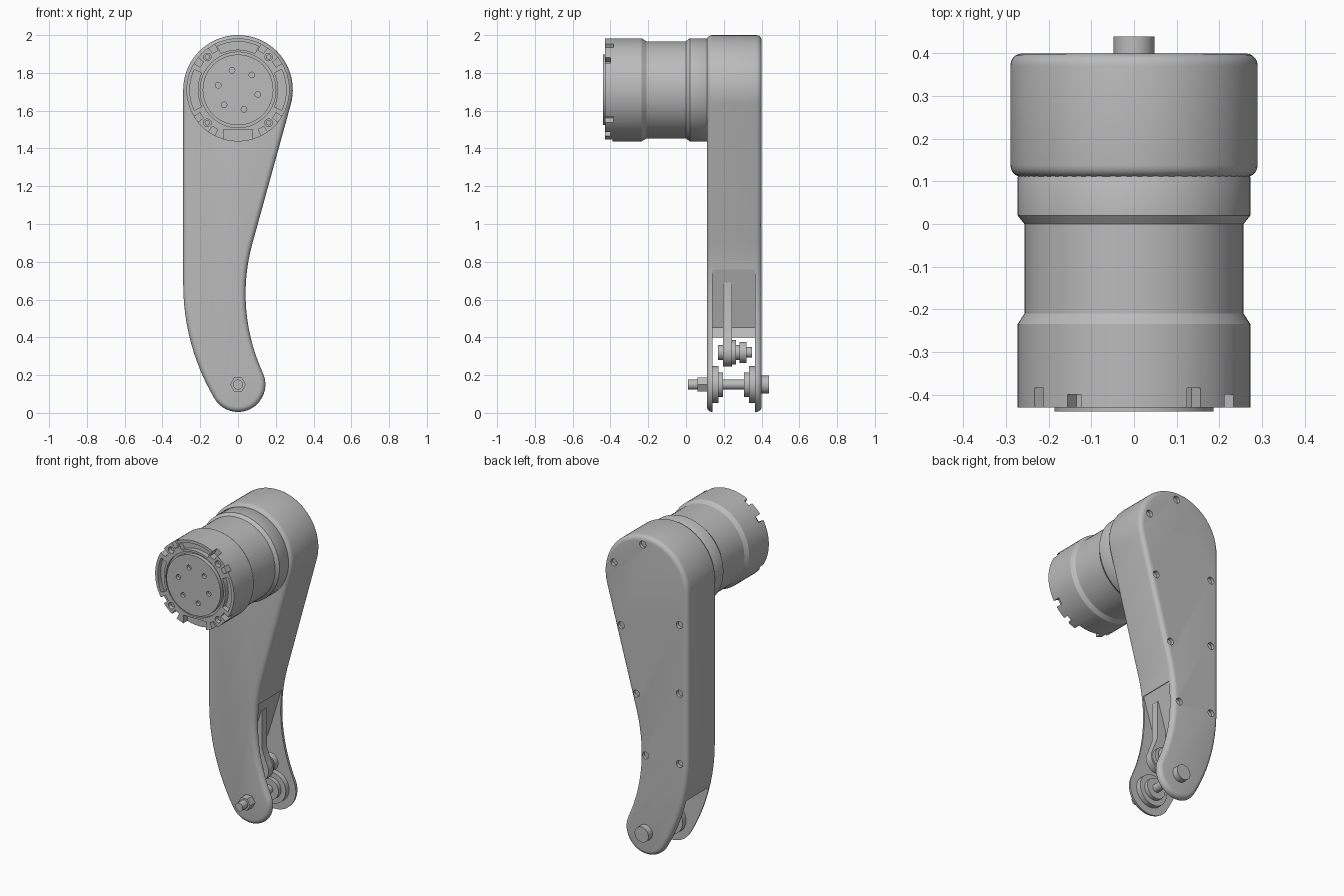
import bpy, bmesh, math
from math import sin, cos, radians, tau

cube = bpy.data.objects.get("Cube")
if cube:
    bpy.data.objects.remove(cube)

grey = bpy.data.materials.new("satin grey")
grey.use_nodes = True
GREY = (0.5, 0.5, 0.5, 1)
grey.diffuse_color = GREY
grey.node_tree.nodes["Principled BSDF"].inputs["Base Color"].default_value = GREY

HUB = 1.71    # height of the motor axis
AXLE = 0.15   # height of the lower axle
PIN = 0.32    # height of the linkage pin


def arc(cx, cz, r, a0, a1, n):
    """Points on an arc in the xz plane, angles in degrees."""
    return [(cx + r * cos(radians(a0 + (a1 - a0) * i / n)),
             cz + r * sin(radians(a0 + (a1 - a0) * i / n))) for i in range(n + 1)]


def circle(cx, cz, r, n=32):
    return arc(cx, cz, r, 0, 360, n)[:-1]


def prism(bm, pts, y0, y1, fillet=0):
    """Extrude an xz outline from y0 to y1, with optional rounded cap edges."""
    rings = [[bm.verts.new((x, y, z)) for x, z in pts] for y in (y0, y1)]
    caps = [bm.faces.new(r) for r in rings]
    faces = list(caps)
    n = len(pts)
    for i in range(n):
        j = (i + 1) % n
        faces.append(bm.faces.new((rings[0][i], rings[0][j], rings[1][j], rings[1][i])))
    bmesh.ops.recalc_face_normals(bm, faces=faces)
    if fillet:
        edges = [e for f in caps for e in f.edges]
        bmesh.ops.bevel(bm, geom=edges, offset=fillet, segments=5, profile=0.5, affect='EDGES')


def lathe(bm, profile, cz, n=64):
    """Revolve (radius, y) points about the y axis at height cz."""
    rings = [[bm.verts.new((r * cos(tau * i / n), y, cz + r * sin(tau * i / n)))
              for i in range(n)] for r, y in profile]
    for a, b in zip(rings, rings[1:]):
        for i in range(n):
            j = (i + 1) % n
            bm.faces.new((a[i], a[j], b[j], b[i]))
    bm.faces.new(rings[0])
    bm.faces.new(rings[-1])
    bmesh.ops.recalc_face_normals(bm, faces=bm.faces[:])


def make(name, bm):
    mesh = bpy.data.meshes.new(name)
    bm.to_mesh(mesh)
    bm.free()
    mesh.materials.append(grey)
    ob = bpy.data.objects.new(name, mesh)
    bpy.context.collection.objects.link(ob)
    return ob


def activate(ob):
    bpy.ops.object.select_all(action='DESELECT')
    ob.select_set(True)
    bpy.context.view_layer.objects.active = ob


def smooth(ob):
    activate(ob)
    bpy.ops.object.shade_smooth_by_angle(angle=radians(30))


def cut(ob, bm):
    """Subtract a temporary cutter and discard it."""
    cutter = make("cutter", bm)
    cutter.hide_render = True
    mod = ob.modifiers.new("cut", 'BOOLEAN')
    mod.operation, mod.solver, mod.object = 'DIFFERENCE', 'EXACT', cutter
    mod.use_self = True
    activate(ob)
    bpy.ops.object.modifier_apply(modifier=mod.name)
    bpy.data.objects.remove(cutter)


def stack(name, cz, discs, sides=32):
    """Coaxial discs given as (radius, y start, y end)."""
    bm = bmesh.new()
    for r, y0, y1 in discs:
        prism(bm, circle(0, cz, r, sides), y0, y1)
    ob = make(name, bm)
    smooth(ob)
    return ob


# Leg housing: tangent arcs around hub and foot
outline = (arc(0, HUB, 0.29, -15.6, 180, 40)
           + arc(0.896, 0.68, 1.186, 180, 210.6, 12)
           + arc(0, AXLE, 0.145, 210.6, 384.8, 28)[1:]
           + arc(1.04, 0.63, 1.0, 204.8, 164.4, 14)[1:])
bm = bmesh.new()
prism(bm, outline, 0.11, 0.40, fillet=0.028)
leg = make("leg_housing", bm)

# Slot that leaves two side plates at the foot
bm = bmesh.new()
prism(bm, [(0.045, 0.76), (-0.05, 0.45), (-0.225, 0.45), (-0.21, 0.40), (-0.5, 0.40),
           (-0.5, -0.1), (0.5, -0.1), (0.5, 0.76)], 0.14, 0.365)
cut(leg, bm)

# Screw holes in the back cover
bm = bmesh.new()
for x, z in [(-0.235, 1.51), (-0.235, 1.08), (-0.235, 0.64), (0.02, 1.945),
             (0.22, 1.78), (0.17, 1.40), (0.065, 1.0), (0, 0.63)]:
    prism(bm, circle(x, z, 0.022, 16), 0.38, 0.45)
cut(leg, bm)
smooth(leg)

# Motor body with waist and raised front disc
bm = bmesh.new()
lathe(bm, [(0.262, 0.13), (0.273, 0.11), (0.273, 0.02), (0.257, 0.0), (0.257, -0.21),
           (0.273, -0.235), (0.273, -0.43), (0.2, -0.43), (0.2, -0.415),
           (0.187, -0.415), (0.187, -0.44)], HUB)
motor = make("motor_body", bm)

# Arc pockets, screw wells, rim notches and disc holes
bm = bmesh.new()
for a in (90, 0, 180):
    prism(bm, arc(0, HUB, 0.255, a - 25, a + 25, 10) + arc(0, HUB, 0.213, a + 25, a - 25, 10),
          -0.45, -0.40)
prism(bm, [(-0.078, 1.40), (0.078, 1.40), (0.078, 1.50), (-0.078, 1.50)], -0.45, -0.39)
for a in (47, 133, 227, 313):
    t = radians(a)
    prism(bm, circle(0.238 * cos(t), HUB + 0.238 * sin(t), 0.02, 16), -0.45, -0.385)
    for da, depth in ((-12, -0.40), (12, -0.385)):
        prism(bm, arc(0, HUB, 0.3, a + da - 4, a + da + 4, 2)
              + arc(0, HUB, 0.235, a + da + 4, a + da - 4, 2), -0.45, depth)
for k in range(6):
    t = radians(47 + 60 * k)
    prism(bm, circle(0.108 * cos(t), HUB + 0.108 * sin(t), 0.015, 16), -0.46, -0.42)
cut(motor, bm)
smooth(motor)

# Small screws seated in the motor wells
bm = bmesh.new()
for a in (47, 133, 227, 313):
    t = radians(a)
    prism(bm, circle(0.238 * cos(t), HUB + 0.238 * sin(t), 0.014, 16), -0.41, -0.38)
smooth(make("motor_screws", bm))

# Lower axle with bolt, nut and bearing flanges
stack("axle_bolt", AXLE, [(0.026, 0.01, 0.41), (0.048, 0.395, 0.44)])
stack("axle_nut", AXLE, [(0.042, 0.06, 0.115)], sides=6)
stack("front_bearing", AXLE, [(0.098, 0.135, 0.172), (0.065, 0.17, 0.197)])
stack("back_bearing", AXLE, [(0.098, 0.333, 0.37), (0.065, 0.308, 0.335)])

# Linkage bar running up into the housing
bm = bmesh.new()
prism(bm, arc(0, PIN, 0.075, 150, 390, 24) + [(0.03, 0.45), (0.03, 0.69), (-0.03, 0.69),
                                             (-0.03, 0.45)], 0.196, 0.243)
smooth(make("linkage_bar", bm))

# Pin, washers and roller through the linkage bar
stack("linkage_pin", PIN, [(0.022, 0.18, 0.34), (0.04, 0.17, 0.197), (0.065, 0.242, 0.264),
                           (0.04, 0.263, 0.285), (0.056, 0.283, 0.32), (0.028, 0.318, 0.35)])
